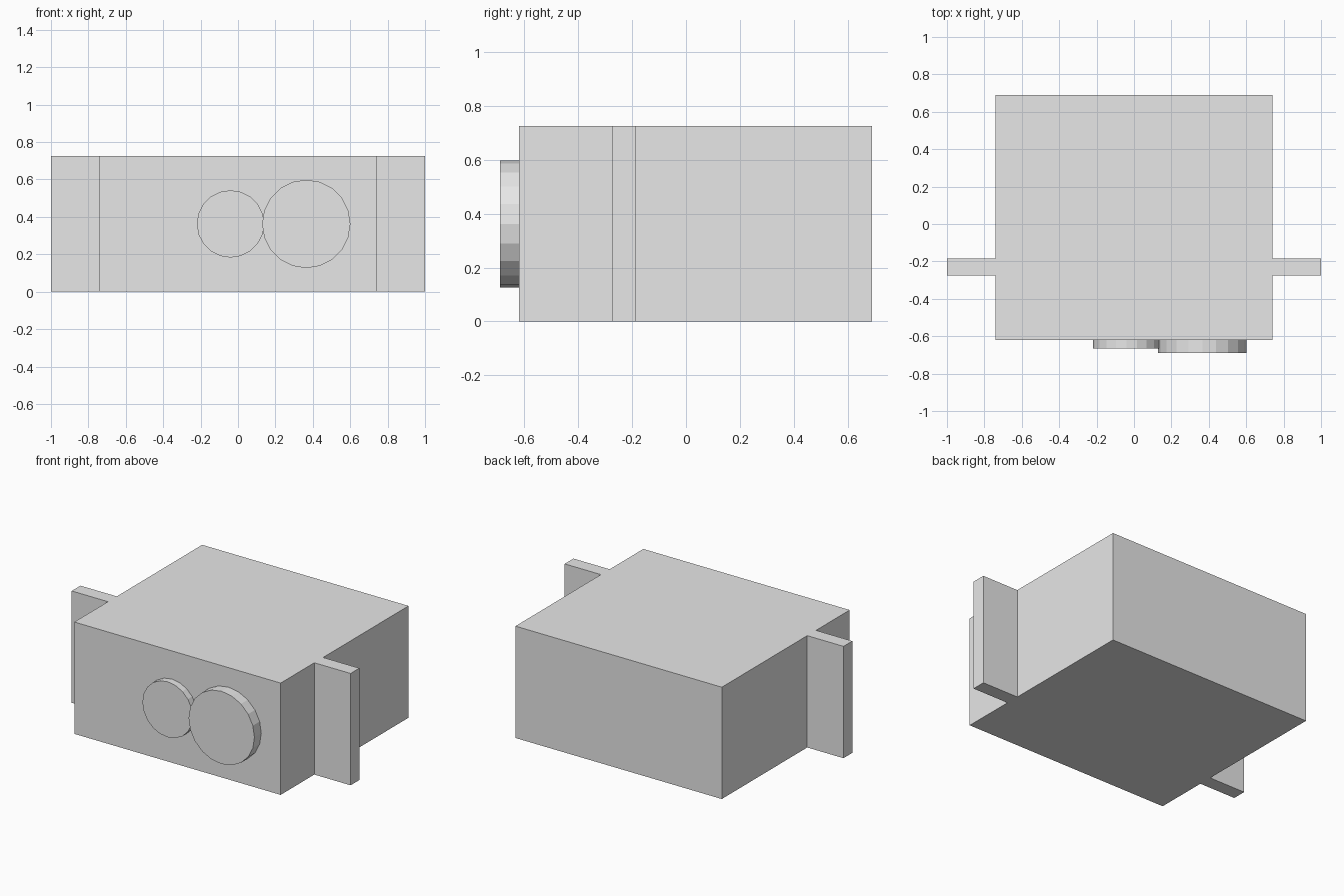
import bpy, bmesh, math
from mathutils import Matrix

cube = bpy.data.objects.get("Cube")
if cube:
    bpy.data.objects.remove(cube, do_unlink=True)

grey = bpy.data.materials.new("light_grey")
grey.use_nodes = True
grey.diffuse_color = (0.8, 0.8, 0.8, 1)
grey.node_tree.nodes["Principled BSDF"].inputs["Base Color"].default_value = (0.8, 0.8, 0.8, 1)

HEIGHT, FRONT, BACK = 0.725, -0.62, 0.69


def add_object(name, bm):
    bmesh.ops.recalc_face_normals(bm, faces=bm.faces)
    mesh = bpy.data.meshes.new(name)
    bm.to_mesh(mesh)
    bm.free()
    mesh.materials.append(grey)
    obj = bpy.data.objects.new(name, mesh)
    bpy.context.collection.objects.link(obj)
    return obj


# Housing with a mounting flange on each side: one mirrored outline, extruded up
half = [(0.74, FRONT), (0.74, -0.275), (1, -0.275),
        (1, -0.185), (0.74, -0.185), (0.74, BACK)]
outline = half + [(-x, y) for x, y in reversed(half)]
bm = bmesh.new()
base = bm.faces.new([bm.verts.new((x, y, 0)) for x, y in outline])
top = bmesh.ops.extrude_face_region(bm, geom=[base], use_keep_orig=True)
bmesh.ops.translate(bm, vec=(0, 0, HEIGHT),
                    verts=[g for g in top["geom"] if isinstance(g, bmesh.types.BMVert)])
add_object("housing_with_flanges", bm)


# Round discs on the front face, sunk slightly into the housing
def disc(name, x, radius, front):
    inner = FRONT + 0.01
    bm = bmesh.new()
    bmesh.ops.create_cone(bm, cap_ends=True, segments=20, radius1=radius,
                          radius2=radius, depth=inner - front)
    place = Matrix.Translation((x, (front + inner) / 2, HEIGHT / 2))
    bmesh.ops.transform(bm, matrix=place @ Matrix.Rotation(math.pi / 2, 4, "X"),
                        verts=bm.verts)
    add_object(name, bm)


disc("small_disc", -0.04, 0.18, -0.665)
disc("large_disc", 0.365, 0.236, -0.69)
